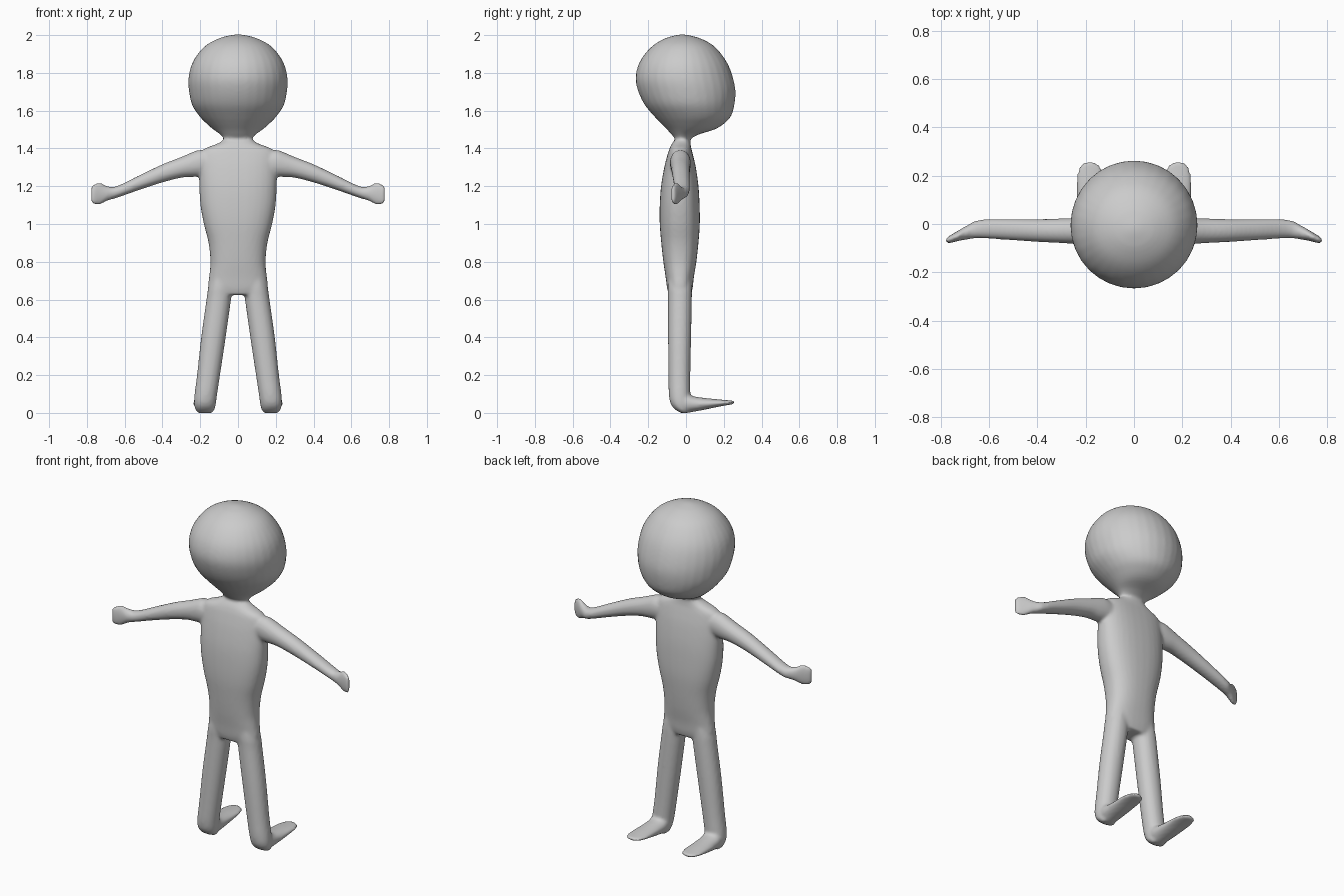
import bpy, bmesh, math
from mathutils import Vector

SEG = 32


def smooth_rows(rows, steps=4):
    """Catmull-Rom interpolation through rows of section values."""
    out = []
    for i in range(len(rows) - 1):
        p0, p1 = rows[max(i - 1, 0)], rows[i]
        p2, p3 = rows[i + 1], rows[min(i + 2, len(rows) - 1)]
        for s in range(steps):
            t = s / steps
            out.append([0.5 * (2 * b + (c - a) * t + (2 * a - 5 * b + 4 * c - d) * t * t
                               + (3 * b - a - 3 * c + d) * t ** 3)
                        for a, b, c, d in zip(p0, p1, p2, p3)])
    out.append(rows[-1])
    return out


def loft(bm, rows, axis, power=2.0, side=1):
    """Rows: position on axis, two section centres, two half sizes."""
    rings = []
    for pos, cu, cv, hu, hv in smooth_rows(rows):
        ring = []
        for k in range(SEG):
            a = 2 * math.pi * k / SEG
            c, s = math.cos(a), math.sin(a)
            u = cu + max(hu, 0.003) * math.copysign(abs(c) ** (2 / power), c)
            v = cv + max(hv, 0.003) * math.copysign(abs(s) ** (2 / power), s)
            co = {'x': (pos, u, v), 'y': (u, pos, v), 'z': (u, v, pos)}[axis]
            ring.append(bm.verts.new((co[0] * side, co[1], co[2])))
        rings.append(ring)
    faces = [bm.faces.new(rings[0]), bm.faces.new(rings[-1])]
    for r0, r1 in zip(rings, rings[1:]):
        for k in range(SEG):
            n = (k + 1) % SEG
            faces.append(bm.faces.new((r0[k], r0[n], r1[n], r1[k])))
    bmesh.ops.recalc_face_normals(bm, faces=faces)


def upright(rows):
    """z, half width, y min, y max -> loft rows."""
    return [(z, 0, (a + b) / 2, hx, (b - a) / 2) for z, hx, a, b in rows]


head = upright([
    (1.45, .072, -.055, .022), (1.475, .095, -.078, .07), (1.50, .13, -.10, .15),
    (1.53, .165, -.13, .20), (1.57, .204, -.168, .238), (1.63, .243, -.218, .256),
    (1.70, .259, -.252, .262), (1.77, .262, -.267, .25), (1.84, .247, -.253, .225),
    (1.90, .213, -.218, .187), (1.95, .164, -.168, .138), (1.985, .095, -.105, .07),
    (2.0, .035, -.05, .01), (2.003, .01, -.03, -.01)])

torso = upright([
    (.625, .13, -.09, .025), (.66, .158, -.10, .035), (.72, .153, -.108, .042),
    (.80, .146, -.12, .055), (.90, .156, -.131, .066), (1.0, .181, -.139, .073),
    (1.1, .199, -.139, .072), (1.2, .205, -.132, .066), (1.3, .205, -.115, .052),
    (1.37, .20, -.097, .036), (1.40, .175, -.087, .028), (1.425, .11, -.075, .024),
    (1.45, .074, -.057, .022), (1.48, .07, -.055, .022)])

# x, y centre, z centre, half depth, half height
arm = [
    (.12, -.03, 1.32, .05, .06), (.20, -.03, 1.322, .055, .07),
    (.24, -.029, 1.315, .054, .066), (.30, -.028, 1.30, .051, .055),
    (.40, -.027, 1.268, .047, .048), (.52, -.023, 1.22, .043, .039),
    (.64, -.021, 1.17, .038, .031), (.69, -.035, 1.162, .029, .038),
    (.73, -.05, 1.161, .021, .058), (.765, -.065, 1.158, .015, .053),
    (.778, -.070, 1.158, .009, .036)]

# z, x centre, y centre, half width, half depth
leg = [
    (.74, .085, -.033, .05, .06), (.66, .095, -.033, .063, .064),
    (.60, .102, -.032, .065, .063), (.40, .130, -.034, .065, .061),
    (.20, .156, -.035, .061, .058), (.10, .170, -.034, .060, .057),
    (.05, .175, -.030, .058, .052), (.02, .175, -.022, .052, .038),
    (0, .175, -.010, .040, .018)]

# y, x centre, z centre, half width, half height
foot = [
    (-.05, .175, .055, .045, .035), (0, .175, .052, .056, .052),
    (.04, .176, .047, .057, .041), (.10, .178, .048, .058, .031),
    (.17, .180, .052, .058, .020), (.22, .181, .054, .052, .013),
    (.245, .182, .055, .038, .010), (.258, .182, .055, .018, .008)]

bm = bmesh.new()
loft(bm, head, 'z')
loft(bm, torso, 'z', 2.4)
for side in (1, -1):
    loft(bm, arm, 'x', 2.1, side)
    loft(bm, leg, 'z', 2.1, side)
    loft(bm, foot, 'y', 2.0, side)

mesh = bpy.data.meshes.new("body")
bm.to_mesh(mesh)
bm.free()
body = bpy.data.objects.new("body", mesh)
bpy.context.collection.objects.link(body)

skin = bpy.data.materials.new("light grey")
skin.diffuse_color = (0.6, 0.6, 0.6, 1)
mesh.materials.append(skin)

# Fuse the parts into one skin with soft joints
remesh = body.modifiers.new("fuse", 'REMESH')
remesh.mode = 'VOXEL'
remesh.voxel_size = 0.009
remesh.use_smooth_shade = True
soften = body.modifiers.new("soften", 'SMOOTH')
soften.factor = 0.5
soften.iterations = 6
